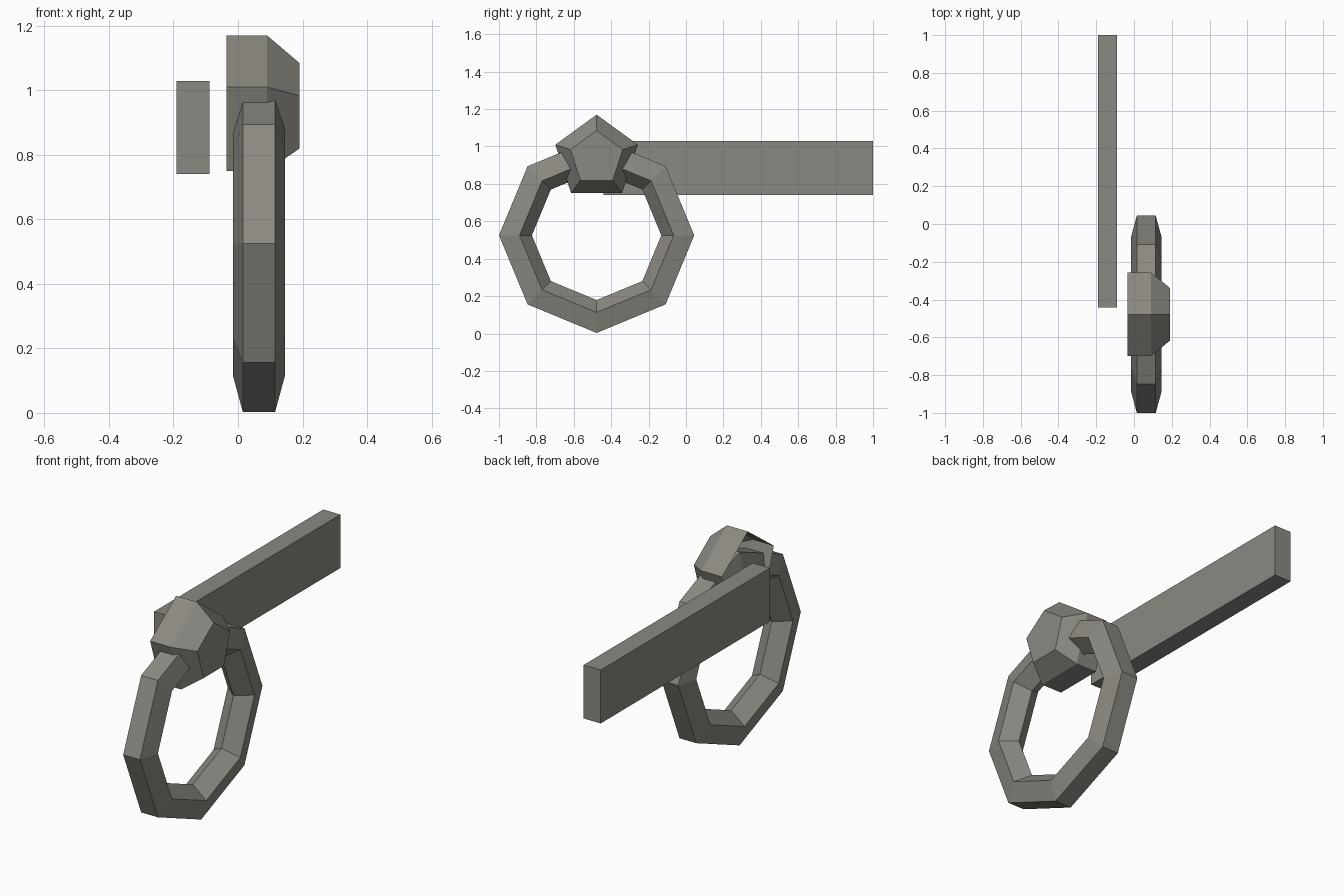
import bpy, bmesh, math

if "Cube" in bpy.data.objects:
    bpy.data.objects.remove(bpy.data.objects["Cube"])

stone = bpy.data.materials.new("warm_grey")
stone.diffuse_color = (0.26, 0.25, 0.222, 1)
stone.use_nodes = True
stone.node_tree.nodes["Principled BSDF"].inputs["Base Color"].default_value = stone.diffuse_color


def make_object(name, bm):
    mesh = bpy.data.meshes.new(name)
    bm.to_mesh(mesh)
    bm.free()
    mesh.materials.append(stone)
    obj = bpy.data.objects.new(name, mesh)
    bpy.context.collection.objects.link(obj)
    return obj


def bridge(bm, a, b):
    n = len(a)
    for i in range(n):
        j = (i + 1) % n
        bm.faces.new((a[i], a[j], b[j], b[i]))


CY = -0.478  # shared centre of ring and socket

# Ring: five-sided section swept round an octagon (radius, x)
section = [(0.522, 0.015), (0.522, 0.115), (0.412, 0.145), (0.346, 0.065), (0.412, -0.015)]
bm = bmesh.new()
loops = []
for k in range(8):
    t = k * math.pi / 4
    loops.append([bm.verts.new((x, CY + r * math.cos(t), 0.525 + r * math.sin(t)))
                  for r, x in section])
for k in range(8):
    bridge(bm, loops[k], loops[(k + 1) % 8])
bmesh.ops.recalc_face_normals(bm, faces=bm.faces)
make_object("ring", bm)

# Socket: tapered pentagonal cup, open towards the bar (x, radius)
bm = bmesh.new()
loops = []
for x, r in [(-0.035, 0.232), (0.09, 0.232), (0.19, 0.147)]:
    angles = [math.pi / 2 + i * math.tau / 5 for i in range(5)]
    loops.append([bm.verts.new((x, CY + r * math.cos(a), 0.938 + r * math.sin(a)))
                  for a in angles])
bridge(bm, loops[1], loops[0])
bridge(bm, loops[2], loops[1])
cap = bm.faces.new(loops[2])
bmesh.ops.recalc_face_normals(bm, faces=bm.faces)
cap.normal_update()
if cap.normal.x < 0:
    bmesh.ops.reverse_faces(bm, faces=bm.faces)
make_object("socket", bm)

# Bar: long flat block beside the ring
bm = bmesh.new()
bmesh.ops.create_cube(bm, size=1)
bmesh.ops.scale(bm, vec=(0.102, 1.442, 0.288), verts=bm.verts)
bmesh.ops.translate(bm, vec=(-0.14, 0.279, 0.885), verts=bm.verts)
make_object("bar", bm)
